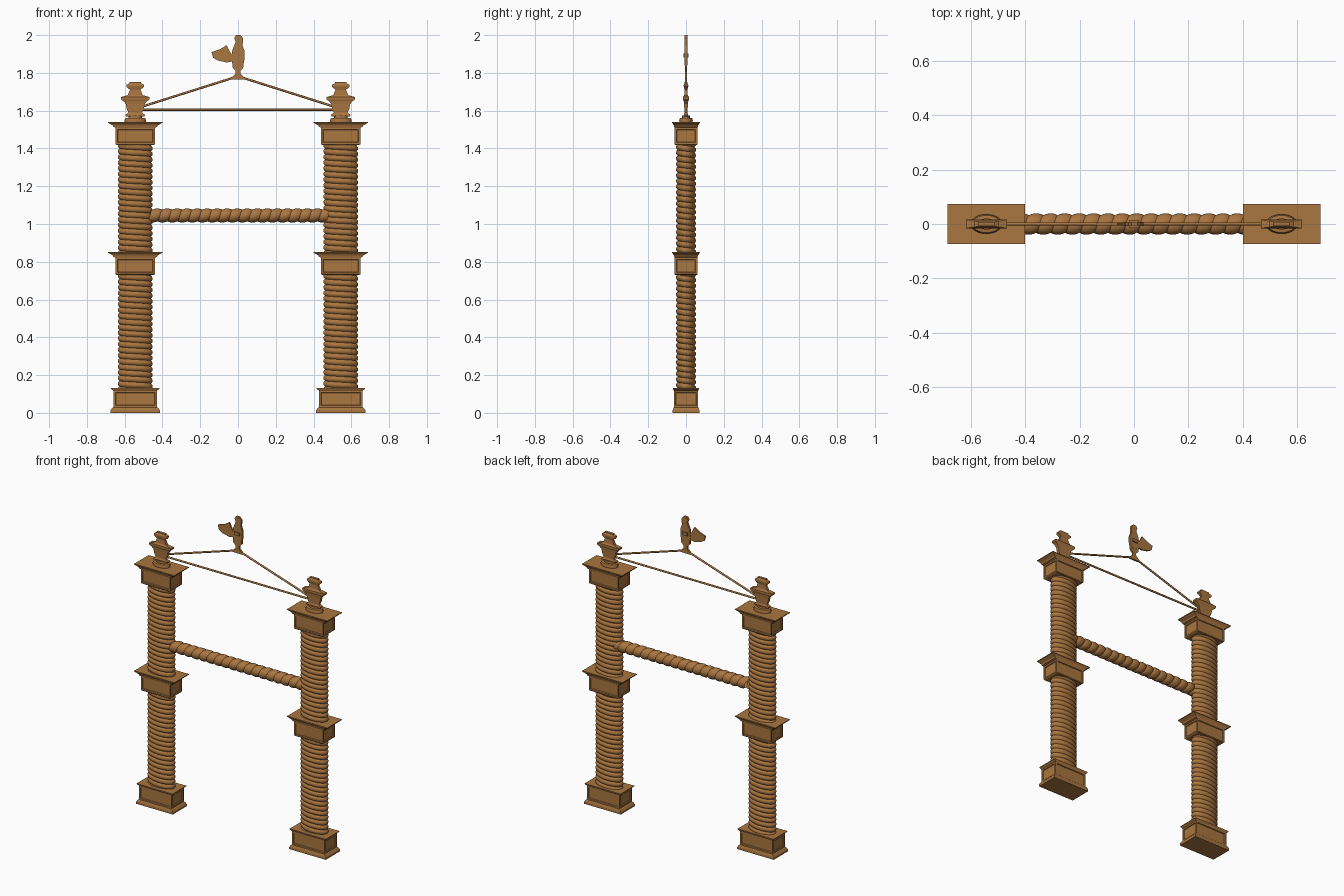
import bpy, bmesh, math
from mathutils import Vector

if "Cube" in bpy.data.objects:
    bpy.data.objects.remove(bpy.data.objects["Cube"])

wood = bpy.data.materials.new("warm brown")
wood.diffuse_color = (0.40, 0.18, 0.052, 1)
wood.use_nodes = True
wood.node_tree.nodes["Principled BSDF"].inputs["Base Color"].default_value = wood.diffuse_color


def finish(name, bm, smooth=False):
    bmesh.ops.recalc_face_normals(bm, faces=bm.faces)
    me = bpy.data.meshes.new(name)
    bm.to_mesh(me)
    bm.free()
    me.materials.append(wood)
    ob = bpy.data.objects.new(name, me)
    bpy.context.collection.objects.link(ob)
    if smooth:
        bpy.ops.object.select_all(action='DESELECT')
        ob.select_set(True)
        bpy.context.view_layer.objects.active = ob
        bpy.ops.object.shade_smooth_by_angle(angle=math.radians(50))
    return ob


def stack(name, cx, levels, panel=None, sides=4):
    """Loft of (half x, half y, z) sections; 'panel' is the band with recessed panels."""
    bm = bmesh.new()
    rings = []
    for hx, hy, z in levels:
        if sides == 4:
            pts = [(-hx, -hy), (hx, -hy), (hx, hy), (-hx, hy)]
        else:
            pts = [(hx * math.cos(math.tau * i / sides), hy * math.sin(math.tau * i / sides))
                   for i in range(sides)]
        rings.append([bm.verts.new((cx + x, y, z)) for x, y in pts])
    bm.faces.new(rings[0])
    bm.faces.new(rings[-1])
    panels = []
    for k in range(len(rings) - 1):
        for i in range(sides):
            j = (i + 1) % sides
            f = bm.faces.new((rings[k][i], rings[k][j], rings[k + 1][j], rings[k + 1][i]))
            if k == panel:
                panels.append(f)
    if panels:
        bmesh.ops.recalc_face_normals(bm, faces=bm.faces)
        bmesh.ops.inset_individual(bm, faces=panels, thickness=0.013, depth=0)
        bmesh.ops.inset_individual(bm, faces=panels, thickness=0.004, depth=-0.005)
    return finish(name, bm, sides > 4)


def rope(name, rx, ry, length, pitch, groove, n=28, m=6):
    """Spiral tube along z: one rounded strand whose turns share their groove edges."""
    bm = bmesh.new()
    total = round(length / pitch) * n
    grid = []
    for k in range(total + 1):
        a = -math.tau * k / n
        row = []
        for j in range(m):
            d = groove * (1 - math.sin(math.pi * j / m) ** 0.6)
            row.append(bm.verts.new(((rx - d) * math.cos(a), (ry - d) * math.sin(a),
                                     pitch * (k / n + j / m))))
        grid.append(row)
    for k in range(total):
        for j in range(m - 1):
            bm.faces.new((grid[k][j], grid[k + 1][j], grid[k + 1][j + 1], grid[k][j + 1]))
        if k + n + 1 <= total:      # join to the next turn
            bm.faces.new((grid[k][m - 1], grid[k + 1][m - 1], grid[k + n + 1][0], grid[k + n][0]))
    return finish(name, bm, True)


def plate(name, pts, half):
    """Flat outline in xz, thick in y."""
    bm = bmesh.new()
    front = bm.faces.new([bm.verts.new((x, -half, z)) for x, z in pts])
    ext = bmesh.ops.extrude_face_region(bm, geom=[front], use_keep_orig=True)
    for v in ext["geom"]:
        if isinstance(v, bmesh.types.BMVert):
            v.co.y = half
    return finish(name, bm)


def rod(name, a, b, r):
    a, b = Vector(a), Vector(b)
    bm = bmesh.new()
    bmesh.ops.create_cone(bm, cap_ends=True, segments=8, radius1=r, radius2=r, depth=(b - a).length)
    ob = finish(name, bm, True)
    ob.location = (a + b) / 2
    ob.rotation_euler = (b - a).to_track_quat('Z', 'Y').to_euler()


def capital(z):
    return [(0.098, 0.056, z), (0.104, 0.06, z + 0.004), (0.104, 0.06, z + 0.092),
            (0.116, 0.062, z + 0.096), (0.12, 0.064, z + 0.104), (0.138, 0.071, z + 0.115),
            (0.143, 0.073, z + 0.117), (0.143, 0.073, z + 0.122)]


# pillars, each with base, two spiral shafts, two capitals and a finial
for side, s in (("left", -1), ("right", 1)):
    cx = s * 0.544
    stack(side + "_base", cx, [(0.13, 0.071, 0), (0.13, 0.071, 0.014), (0.122, 0.067, 0.026),
                               (0.115, 0.064, 0.029), (0.115, 0.064, 0.117), (0.119, 0.066, 0.12),
                               (0.128, 0.07, 0.127), (0.128, 0.07, 0.131)], panel=3)
    stack(side + "_middle_block", cx, capital(0.73), panel=1)
    stack(side + "_top_block", cx, capital(1.418), panel=1)
    for part, z, h in (("lower", 0.095, 0.66), ("upper", 0.815, 0.63)):
        ob = rope(f"{side}_{part}_shaft", 0.092, 0.053, h, 0.03, 0.009)
        ob.location = (cx, 0, z)
    # finial: oval foot and flat stepped top
    stack(side + "_finial_foot", cx, [(0.055, 0.034, 1.535), (0.058, 0.036, 1.55), (0.052, 0.032, 1.56),
                                      (0.035, 0.02, 1.562), (0.035, 0.02, 1.575)], sides=24)
    stack(side + "_finial", cx, [(0.048, 0.011, 1.57), (0.052, 0.012, 1.578), (0.036, 0.008, 1.59),
                                 (0.045, 0.009, 1.61), (0.05, 0.01, 1.635), (0.062, 0.012, 1.65),
                                 (0.076, 0.016, 1.66), (0.076, 0.016, 1.672), (0.04, 0.009, 1.682),
                                 (0.028, 0.007, 1.71), (0.046, 0.012, 1.727), (0.046, 0.012, 1.737),
                                 (0.03, 0.008, 1.745), (0.03, 0.008, 1.752)])
    # sloping stay
    rod(side + "_stay", (s * 0.5, 0, 1.624), (s * 0.01, 0, 1.779), 0.006)

# spiral crossbar and thin tie rod
bar = rope("crossbar", 0.037, 0.039, 0.95, 0.053, 0.007)
bar.rotation_euler = (0, math.pi / 2, 0)
bar.location = (-0.48, 0, 1.045)
rod("tie_rod", (-0.51, 0, 1.605), (0.51, 0, 1.605), 0.006)

# bird ornament on a flared stand
plate("bird_stand", [(-0.035, 1.765), (0.035, 1.765), (0.032, 1.777), (0.012, 1.797), (0.012, 1.81),
                     (0.03, 1.83), (0.03, 1.845), (-0.03, 1.845), (-0.03, 1.83), (-0.012, 1.81),
                     (-0.012, 1.797), (-0.032, 1.777)], 0.006)
plate("bird_body", [(-0.028, 1.84), (0.028, 1.84), (0.035, 1.875), (0.035, 1.915), (0.024, 1.945),
                    (0.026, 1.965), (0.026, 1.985), (0.012, 2.0), (-0.01, 2.0), (-0.02, 1.985),
                    (-0.012, 1.965), (-0.02, 1.945), (-0.03, 1.92), (-0.036, 1.875)], 0.007)
plate("bird_tail", [(-0.03, 1.86), (-0.03, 1.895), (-0.045, 1.915), (-0.06, 1.947), (-0.095, 1.925),
                    (-0.14, 1.91), (-0.132, 1.88), (-0.105, 1.865), (-0.06, 1.855)], 0.005)
plate("bird_wing", [(-0.018, 1.882), (0.018, 1.882), (0.018, 1.902), (-0.018, 1.902)], 0.014)
